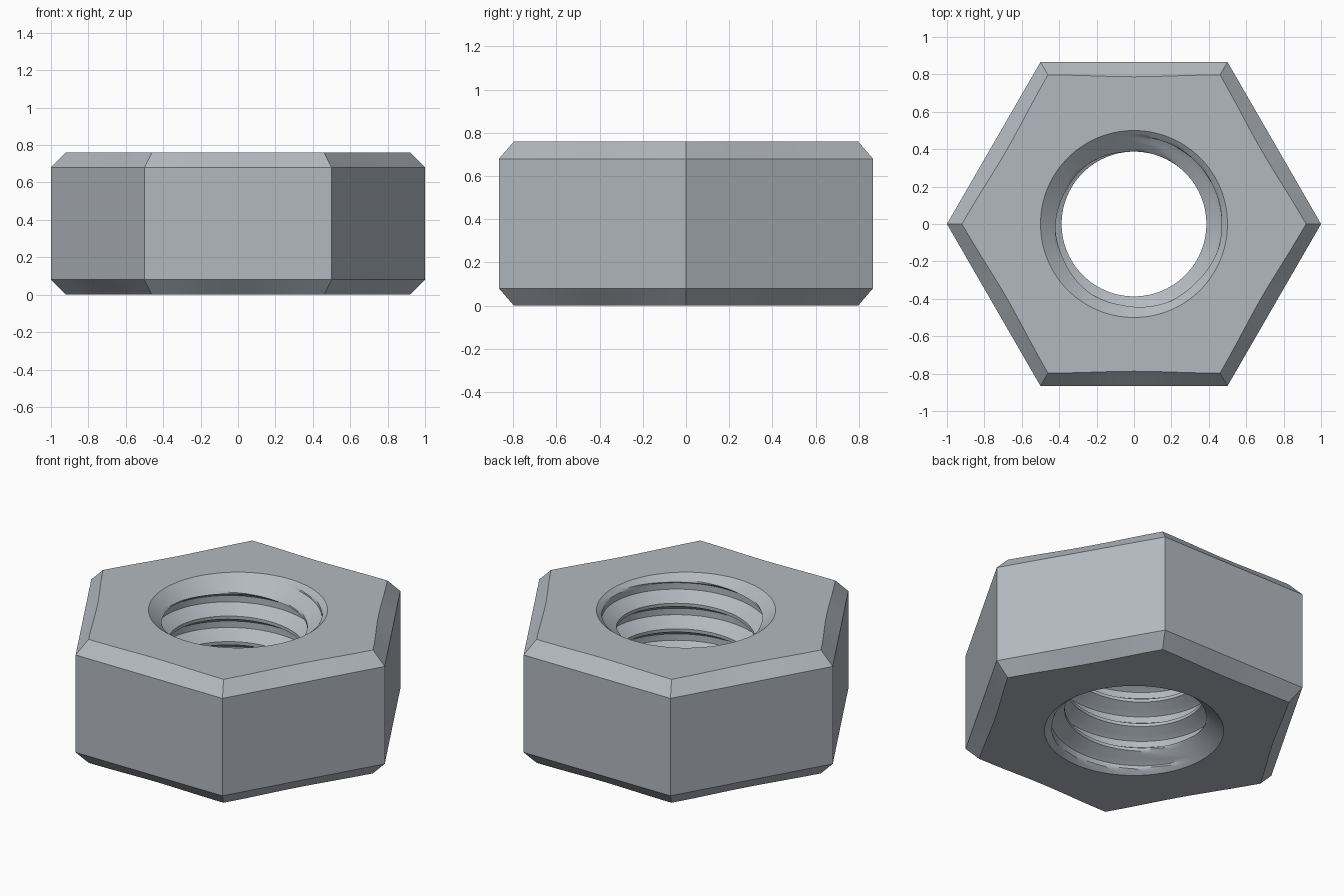
import bpy, bmesh, math

if "Cube" in bpy.data.objects:
    bpy.data.objects.remove(bpy.data.objects["Cube"])

SEG = 120                       # angular steps, corners fall on every 20th
H, CHAMFER = 0.76, 0.08         # height, outer chamfer
R_MIN, R_MAX = 0.387, 0.472     # thread crest and root radius
R_RIM, CONE = 0.50, 1.2         # countersink rim radius and slope
PITCH, ROWS = 0.1575, 16        # thread pitch, mesh rows per turn
START = 0.688 - PITCH * 124.5 / 360 - 6 * PITCH


def hex_radius(a):
    b = (a % (math.pi / 3)) - math.pi / 6
    return math.cos(math.pi / 6) / math.cos(b)


def outer_ring(bm, z, inset):
    """Hexagon outline; the inset one bows in slightly along each side."""
    ring = []
    for i in range(SEG):
        a = 2 * math.pi * i / SEG
        s = 0.92 - 0.011 * math.sin(3 * a) ** 2 if inset else 1.0
        r = hex_radius(a) * s
        ring.append(bm.verts.new((r * math.cos(a), r * math.sin(a), z)))
    return ring


def bore_vert(bm, a, row):
    """Point on the helical thread, opened out by the two countersinks."""
    z = START + PITCH * (row / ROWS + a / (2 * math.pi))
    d = (row / ROWS) % 1.0
    d = min(d, 1 - d)                           # 0 at crest, 0.5 at root
    t = min(max((d - 1 / 16) / (5 / 16), 0), 1)
    if t > 0.75:                                # soften the root
        t -= 0.6 * (t - 0.75) ** 2
    z = min(max(z, 0), H)
    r = max(R_MIN + (R_MAX - R_MIN) * t, R_RIM - CONE * min(z, H - z))
    return bm.verts.new((r * math.cos(a), r * math.sin(a), z))


def bridge(bm, lower, upper):
    for i in range(SEG):
        j = (i + 1) % SEG
        bm.faces.new((lower[i], lower[j], upper[j], upper[i]))


bm = bmesh.new()

# Outer hexagonal body
rings = [outer_ring(bm, 0, True), outer_ring(bm, CHAMFER, False),
         outer_ring(bm, H - CHAMFER, False), outer_ring(bm, H, True)]
for lo, hi in zip(rings, rings[1:]):
    bridge(bm, lo, hi)

# Flat end faces around the bore
for ring, z in ((rings[0], 0), (rings[3], H)):
    rim = [bm.verts.new((R_RIM * math.cos(2 * math.pi * i / SEG),
                         R_RIM * math.sin(2 * math.pi * i / SEG), z))
           for i in range(SEG)]
    bridge(bm, ring, rim)

# Threaded bore: rows follow the helix, clamped to the end faces
row_count = ROWS * 9
cols = [[bore_vert(bm, 2 * math.pi * i / SEG, k - 2 * ROWS)
         for k in range(row_count)] for i in range(SEG)]
for i in range(SEG):
    wrap = i == SEG - 1
    a, b = cols[i], cols[0][ROWS:] if wrap else cols[i + 1]
    for k in range(min(len(a), len(b)) - 1):
        bm.faces.new((a[k], a[k + 1], b[k + 1], b[k]))

bmesh.ops.remove_doubles(bm, verts=bm.verts, dist=0.0002)
bmesh.ops.recalc_face_normals(bm, faces=bm.faces)

mesh = bpy.data.meshes.new("hex_nut")
bm.to_mesh(mesh)
bm.free()
nut = bpy.data.objects.new("hex_nut", mesh)
bpy.context.collection.objects.link(nut)

steel = bpy.data.materials.new("steel_grey")
steel.diffuse_color = (0.45, 0.485, 0.53, 1)
steel.use_nodes = True
steel.node_tree.nodes["Principled BSDF"].inputs["Base Color"].default_value = steel.diffuse_color
mesh.materials.append(steel)

bpy.context.view_layer.objects.active = nut
nut.select_set(True)
bpy.ops.object.shade_smooth_by_angle(angle=math.radians(28))
